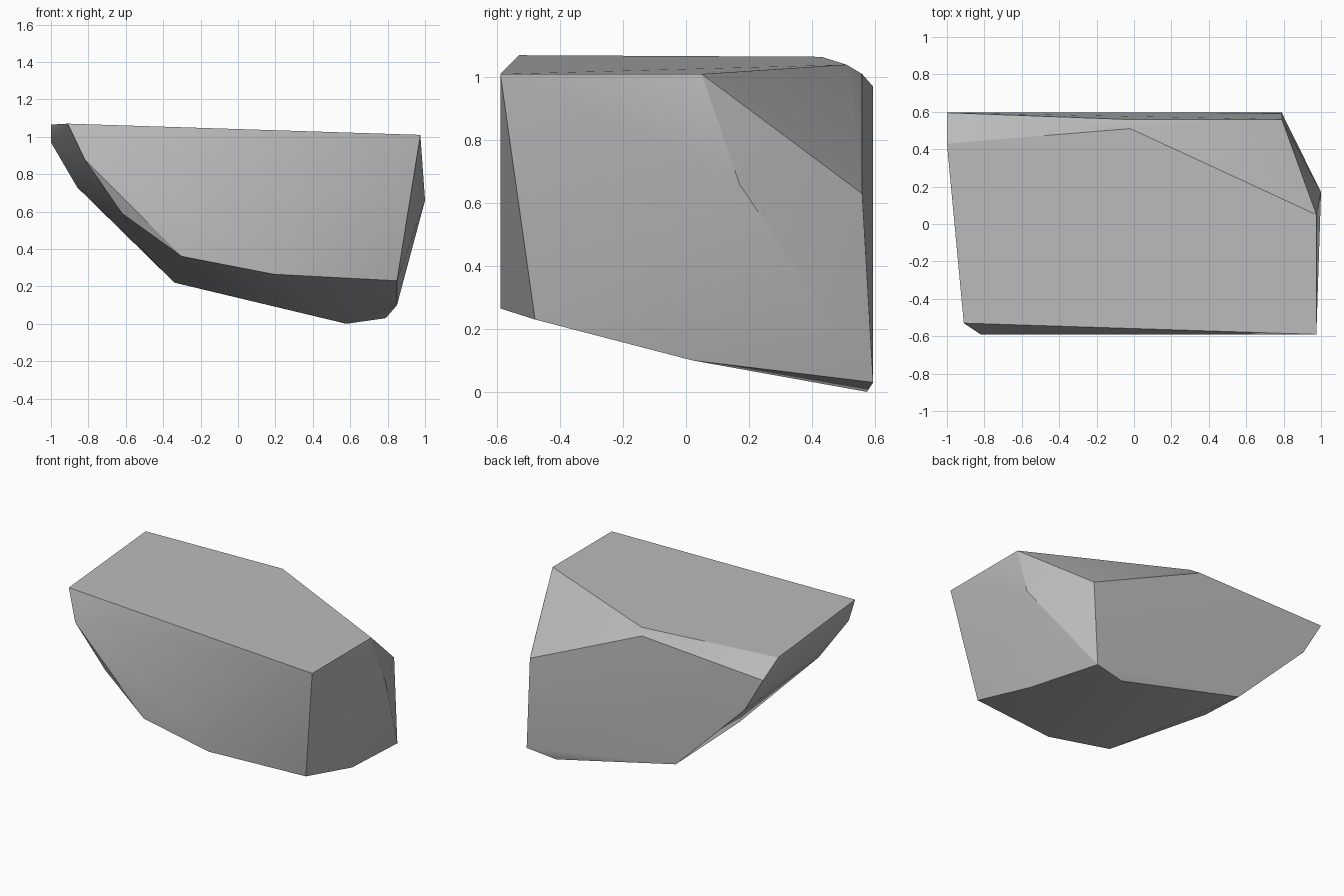
import bpy
import bmesh
from math import radians

default_cube = bpy.data.objects.get("Cube")
if default_cube:
    bpy.data.objects.remove(default_cube, do_unlink=True)


def make_material(name, colour):
    material = bpy.data.materials.new(name)
    material.use_nodes = True
    material.diffuse_color = colour
    shader = material.node_tree.nodes["Principled BSDF"]
    shader.inputs["Base Color"].default_value = colour
    shader.inputs["Roughness"].default_value = 0.9
    return material


def make_faceted_stone(name, corner_groups, material):
    """Wrap flat facets around the corner points of a broken stone."""
    mesh = bpy.data.meshes.new(name)
    stone = bpy.data.objects.new(name, mesh)
    bpy.context.collection.objects.link(stone)

    bm = bmesh.new()
    for group in corner_groups:
        for corner in group:
            bm.verts.new(corner)
    hull = bmesh.ops.convex_hull(bm, input=bm.verts[:], use_existing_faces=False)
    unused = [g for g in hull["geom_interior"] if isinstance(g, bmesh.types.BMVert)]
    bmesh.ops.delete(bm, geom=unused, context="VERTS")
    # merge nearly flat neighbours into broad facets
    bmesh.ops.dissolve_limit(bm, angle_limit=radians(1.5), use_dissolve_boundaries=False,
                             verts=bm.verts[:], edges=bm.edges[:])
    bmesh.ops.recalc_face_normals(bm, faces=bm.faces[:])
    bm.to_mesh(mesh)
    bm.free()

    mesh.materials.append(material)
    bpy.ops.object.select_all(action="DESELECT")
    stone.select_set(True)
    bpy.context.view_layer.objects.active = stone
    bpy.ops.object.shade_smooth_by_angle(angle=radians(25))
    return stone


# Corners of the sloping top
top_rim = [(.975, -.59, 1.01), (.975, .05, 1.01), (-.02, .51, 1.04),
           (-1, .43, 1.065), (-.91, -.53, 1.07)]

# Corners around the upright back facet and its chamfer
back_rim = [(.79, .56, .63), (-.06, .56, 1.01), (-1, .595, .97),
            (-.86, .595, .73), (-.34, .595, .22), (.79, .595, .03)]

# Lower edge of the front facet
front_rim = [(-.82, -.59, .88), (-.62, -.55, .59), (-.3, -.59, .36),
             (.19, -.59, .265), (.85, -.48, .23)]

# Bulges on the end, the underside and the tapering side
bulges = [(1, .17, .66), (.85, .02, .1), (.58, .575, 0), (-.48, .11, .36)]

grey_stone = make_material("grey stone", (.5, .5, .5, 1))
make_faceted_stone("rock", [top_rim, back_rim, front_rim, bulges], grey_stone)
